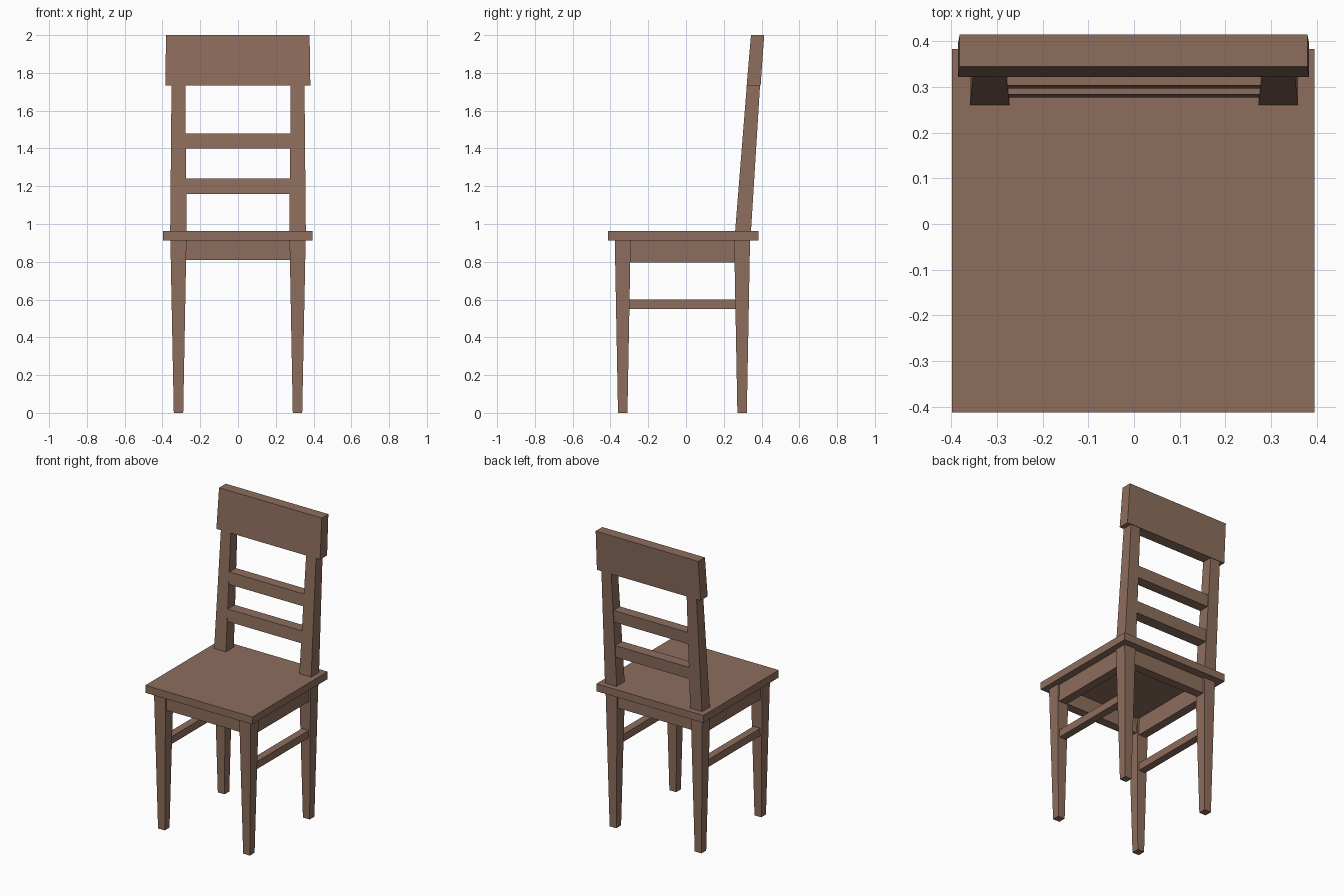
import bpy, bmesh

if "Cube" in bpy.data.objects:
    bpy.data.objects.remove(bpy.data.objects["Cube"])

wood = bpy.data.materials.new("wood")
wood.diffuse_color = (0.27, 0.155, 0.11, 1)
wood.use_nodes = True
wood.node_tree.nodes["Principled BSDF"].inputs["Base Color"].default_value = wood.diffuse_color


def prism(name, z0, bottom, z1, top):
    """Box between two rectangles (x0, x1, y0, y1) at heights z0 and z1."""
    bm = bmesh.new()
    rings = []
    for z, (x0, x1, y0, y1) in ((z0, bottom), (z1, top)):
        rings.append([bm.verts.new((x, y, z))
                      for x, y in ((x0, y0), (x1, y0), (x1, y1), (x0, y1))])
    low, high = rings
    bm.faces.new(low[::-1])
    bm.faces.new(high)
    for i in range(4):
        j = (i + 1) % 4
        bm.faces.new((low[i], low[j], high[j], high[i]))
    mesh = bpy.data.meshes.new(name)
    bm.to_mesh(mesh)
    bm.free()
    mesh.materials.append(wood)
    obj = bpy.data.objects.new(name, mesh)
    bpy.context.collection.objects.link(obj)
    return obj


def box(name, x0, x1, y0, y1, z0, z1):
    return prism(name, z0, (x0, x1, y0, y1), z1, (x0, x1, y0, y1))


def back_front(z):
    """y of the leaning backrest's front plane."""
    return 0.26 + (z - 0.96) * 0.08


def back_rear(z):
    """y of the leaning backrest's rear plane."""
    return 0.344 + (z - 0.96) * 0.062


# Seat board
box("seat", -0.398, 0.395, -0.412, 0.383, 0.912, 0.962)

for side, s in (("left", -1), ("right", 1)):
    # Tapered legs
    for end, yc in (("front", -0.335), ("back", 0.297)):
        xs = sorted((s * 0.29, s * 0.34))
        xt = sorted((s * 0.273, s * 0.358))
        prism(f"{end}_{side}_leg", 0, (*xs, yc - 0.025, yc + 0.025),
              0.912, (*xt, yc - 0.042, yc + 0.042))
    # Side apron and stretcher
    xa = sorted((s * 0.288, s * 0.346))
    box(f"{side}_apron", *xa, -0.31, 0.27, 0.797, 0.912)
    xr = sorted((s * 0.29, s * 0.34))
    box(f"{side}_stretcher", *xr, -0.32, 0.28, 0.55, 0.60)
    # Leaning back posts
    xb = sorted((s * 0.272, s * 0.359))
    xt = sorted((s * 0.279, s * 0.352))
    prism(f"{side}_back_post", 0.96, (*xb, back_front(0.96), back_rear(0.96)),
          1.735, (*xt, back_front(1.735), back_rear(1.735)))

# Front and back aprons
for end, yc in (("front", -0.335), ("back", 0.297)):
    box(f"{end}_apron", -0.285, 0.285, yc - 0.03, yc + 0.03, 0.81, 0.912)

# Slats, following the lean of the posts
for name, z0, z1 in (("lower_slat", 1.16, 1.24), ("upper_slat", 1.40, 1.48)):
    prism(name, z0, (-0.28, 0.28, back_front(z0) + 0.001, back_rear(z0) - 0.005),
          z1, (-0.28, 0.28, back_front(z1) + 0.001, back_rear(z1) - 0.005))

# Wide top rail
prism("top_rail", 1.732, (-0.385, 0.383, 0.321, 0.395),
      2.0, (-0.381, 0.379, 0.344, 0.414))
